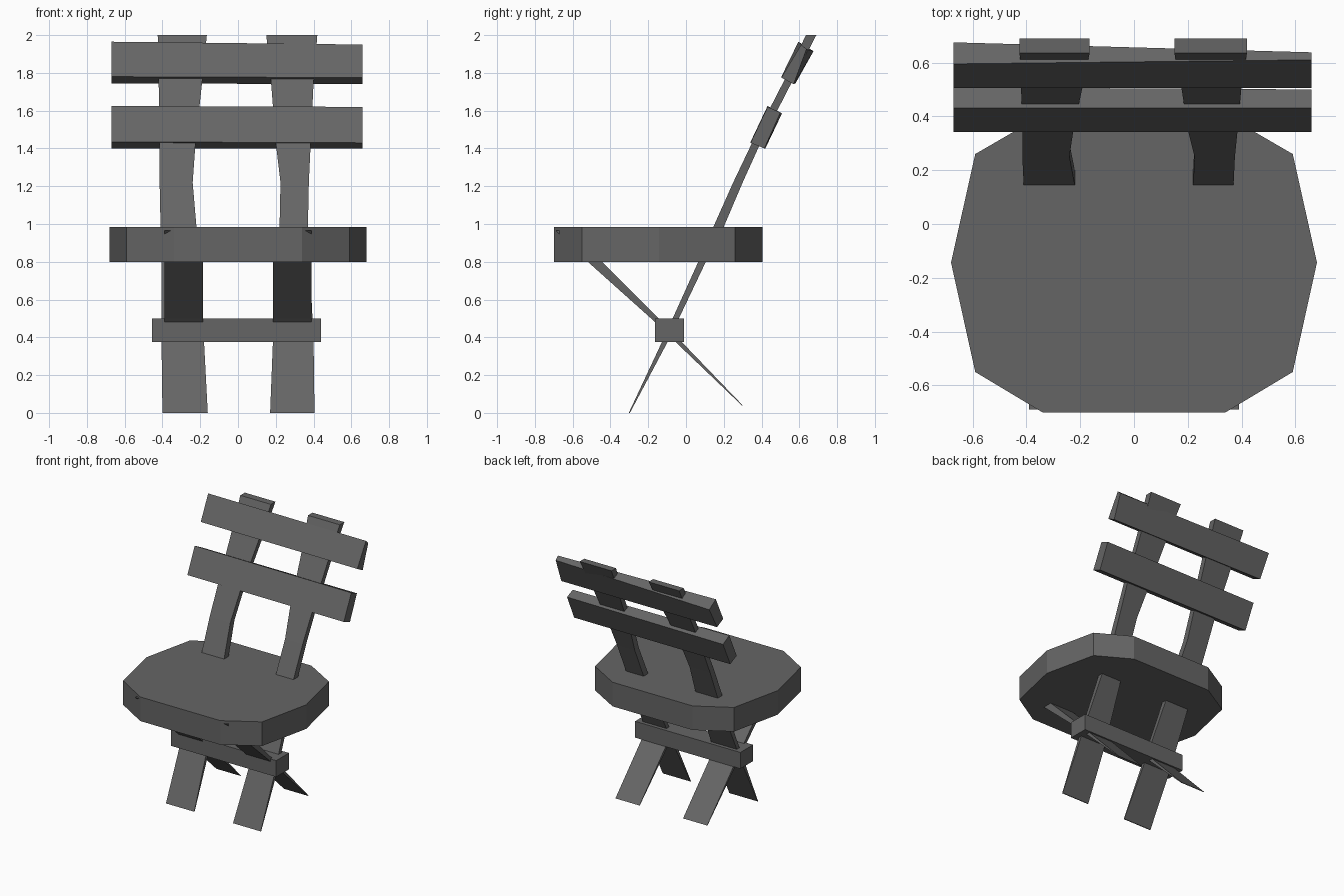
import bpy, bmesh

if "Cube" in bpy.data.objects:
    bpy.data.objects.remove(bpy.data.objects["Cube"])

mat = bpy.data.materials.new("dark grey")
mat.diffuse_color = (0.13, 0.13, 0.13, 1)
mat.use_nodes = True
mat.node_tree.nodes["Principled BSDF"].inputs["Base Color"].default_value = mat.diffuse_color


def loft(name, rings):
    """Skin a closed solid through rings of equal point count."""
    bm = bmesh.new()
    loops = [[bm.verts.new(p) for p in ring] for ring in rings]
    n = len(loops[0])
    for a, b in zip(loops, loops[1:]):
        for i in range(n):
            j = (i + 1) % n
            bm.faces.new((a[i], a[j], b[j], b[i]))
    bm.faces.new(loops[0][::-1])
    bm.faces.new(loops[-1])
    bmesh.ops.recalc_face_normals(bm, faces=bm.faces)
    mesh = bpy.data.meshes.new(name)
    bm.to_mesh(mesh)
    bm.free()
    mesh.materials.append(mat)
    ob = bpy.data.objects.new(name, mesh)
    bpy.context.collection.objects.link(ob)
    return ob


def plank(name, sections):
    """Leg from horizontal sections: x0, x1, front y, back y, z."""
    loft(name, [[(x0, yf, z), (x1, yf, z), (x1, yb, z), (x0, yb, z)]
                for x0, x1, yf, yb, z in sections])


def bar(name, left, right, x0=-0.67, x1=0.66):
    """Crosspiece from its two end profiles in (y, z)."""
    loft(name, [[(x0, y, z) for y, z in left], [(x1, y, z) for y, z in right]])


# seat: squashed polygon slab
half = [(0.34, -0.70), (0.59, -0.55), (0.68, -0.143), (0.59, 0.26), (0.34, 0.405)]
outline = half + [(-x, y) for x, y in reversed(half)]
loft("seat", [[(x, y, z) for x, y in outline] for z in (0.80, 0.985)])

# long planks: front feet running up into the backrest posts
path = [(-0.303, -0.297, 0), (-0.125, -0.095, 0.38), (0.065, 0.105, 0.80),
        (0.145, 0.20, 0.985), (0.25, 0.30, 1.22), (0.35, 0.395, 1.43),
        (0.515, 0.56, 1.75), (0.635, 0.69, 2.0)]
left_x = [(-0.40, -0.16), (-0.405, -0.18), (-0.405, -0.205), (-0.41, -0.22),
          (-0.415, -0.24), (-0.415, -0.225), (-0.42, -0.19), (-0.425, -0.165)]
right_x = [(0.17, 0.405), (0.185, 0.40), (0.21, 0.38), (0.22, 0.37),
           (0.225, 0.375), (0.20, 0.385), (0.175, 0.40), (0.15, 0.42)]
for side, xs in (("left", left_x), ("right", right_x)):
    plank(side + "_post", [x + p for x, p in zip(xs, path)])

# short planks: rear feet crossing forward to the seat front
for side, x0, x1 in (("left", -0.39, -0.185), ("right", 0.185, 0.39)):
    plank(side + "_rear_leg", [(x0, x1, 0.295, 0.30, 0.04),
                               (x0, x1, -0.055, -0.022, 0.375),
                               (x0, x1, -0.185, -0.145, 0.50),
                               (x0, x1, -0.52, -0.445, 0.80),
                               (x0, x1, -0.69, -0.62, 0.965)])

# stretcher at the leg crossing
box = [(-0.165, 0.375), (-0.01, 0.375), (-0.01, 0.50), (-0.165, 0.50)]
bar("stretcher", box, box, -0.455, 0.44)

# backrest slats, the upper one slightly twisted
bar("lower_slat",
    [(0.342, 1.435), (0.432, 1.625), (0.508, 1.585), (0.42, 1.40)],
    [(0.342, 1.43), (0.432, 1.62), (0.50, 1.59), (0.415, 1.40)])
bar("upper_slat",
    [(0.505, 1.78), (0.595, 1.965), (0.675, 1.915), (0.58, 1.745)],
    [(0.505, 1.775), (0.61, 1.95), (0.638, 1.925), (0.57, 1.74)])
